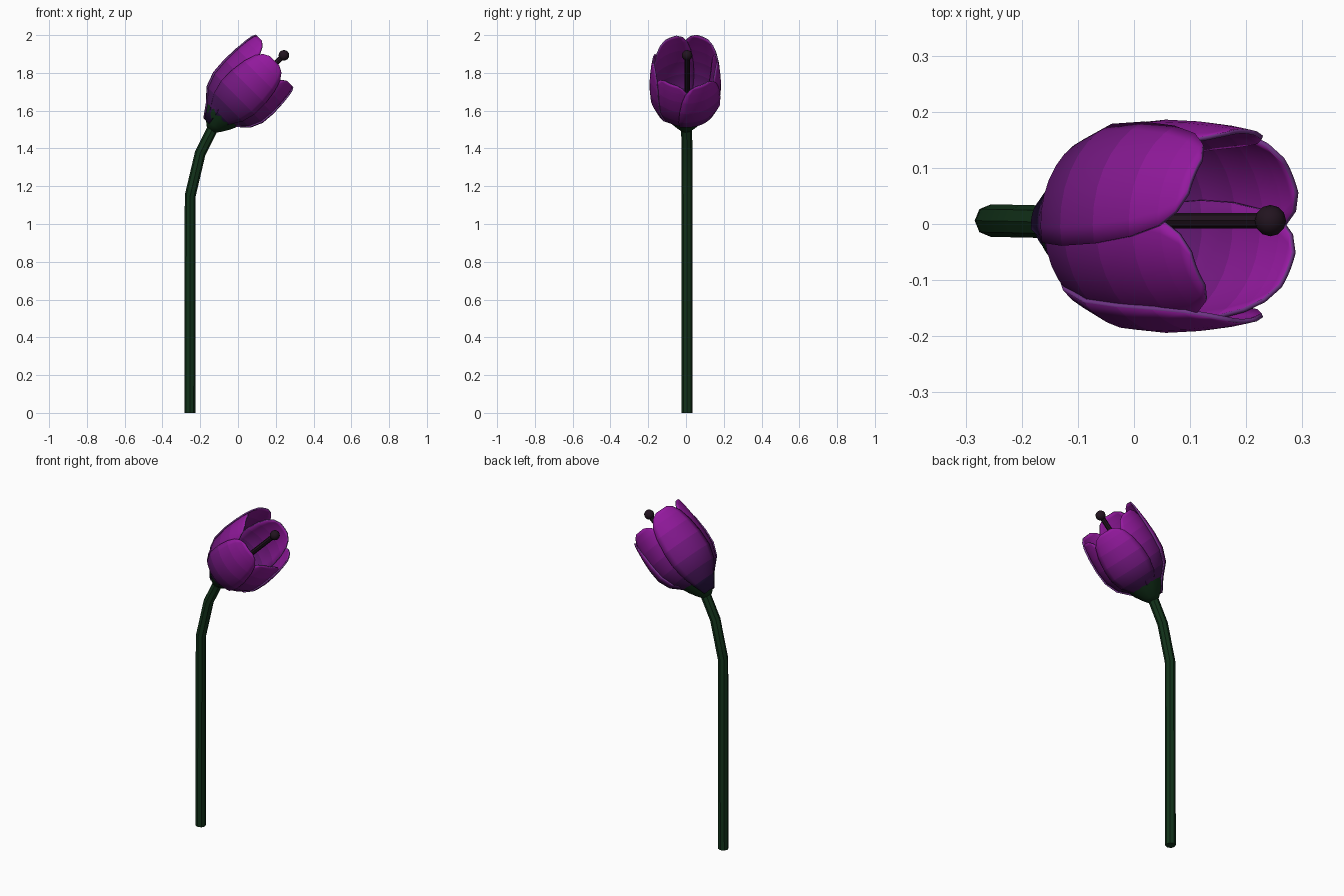
import bpy, bmesh
from math import sin, cos, pi, radians
from mathutils import Vector

if "Cube" in bpy.data.objects:
    bpy.data.objects.remove(bpy.data.objects["Cube"])

Y = Vector((0, 1, 0))


def material(name, rgb):
    m = bpy.data.materials.new(name)
    m.diffuse_color = (*rgb, 1)
    m.use_nodes = True
    m.node_tree.nodes["Principled BSDF"].inputs["Base Color"].default_value = m.diffuse_color
    return m


def axis(deg):
    """Axis direction tilted towards +x, and the 'up' direction across it."""
    t = radians(deg)
    return Vector((cos(t), 0, sin(t))), Vector((-sin(t), 0, cos(t)))


def mesh_object(name, verts, faces, mats):
    me = bpy.data.meshes.new(name)
    me.from_pydata(verts, [], faces)
    for m in mats:
        me.materials.append(m)
    ob = bpy.data.objects.new(name, me)
    bpy.context.collection.objects.link(ob)
    return ob


def smooth(ob, angle=40):
    bpy.ops.object.select_all(action='DESELECT')
    ob.select_set(True)
    bpy.context.view_layer.objects.active = ob
    bpy.ops.object.shade_smooth_by_angle(angle=radians(angle))


def tube(name, points, radius, mat):
    cu = bpy.data.curves.new(name, 'CURVE')
    cu.dimensions = '3D'
    cu.bevel_depth = radius
    cu.bevel_resolution = 2
    cu.use_fill_caps = True
    sp = cu.splines.new('POLY')
    sp.points.add(len(points) - 1)
    for p, co in zip(sp.points, points):
        p.co = (*co, 1)
    cu.materials.append(mat)
    ob = bpy.data.objects.new(name, cu)
    bpy.context.collection.objects.link(ob)
    bpy.ops.object.select_all(action='DESELECT')
    ob.select_set(True)
    bpy.context.view_layer.objects.active = ob
    bpy.ops.object.convert(target='MESH')
    smooth(bpy.context.view_layer.objects.active)


green = material("stem_green", (0.006, 0.032, 0.010))
dark = material("pistil_dark", (0.016, 0.007, 0.014))
rim = material("petal_rim", (0.16, 0.035, 0.24))

# Stem bending towards the flower
tube("stem", [(-.255, .006, 0), (-.253, .006, 1.15), (-.20, .005, 1.375),
              (-.122, .003, 1.53)], .029, green)

# Calyx cup under the petals
A, U = axis(53)
base = Vector((-.128, 0, 1.52))
profile = [(-.026, .028), (0, .052), (.04, .084), (.073, .104)]
N = 12
verts = [base + A * a + (U * cos(2 * pi * k / N) + Y * sin(2 * pi * k / N)) * r
         for a, r in profile for k in range(N)]
faces = [(i * N + k, (i + 1) * N + k, (i + 1) * N + (k + 1) % N, i * N + (k + 1) % N)
         for i in range(len(profile) - 1) for k in range(N)]
faces.append(tuple(range(N)))
smooth(mesh_object("calyx", verts, faces, [green]), 50)

# Petals: (distance along axis, radius, half width) from base to tip
rows = [(-.02, .045, .035), (.04, .092, .075), (.10, .152, .115), (.17, .180, .135),
        (.25, .186, .134), (.33, .183, .120), (.39, .177, .098), (.425, .172, .070),
        (.443, .169, .035)]
A, U = axis(45)
base = Vector((-.12, 0, 1.55))
bands = []
for i in range(len(rows) - 1):
    t = min(1, max(0, (rows[i][0] + rows[i + 1][0]) / 2 / .38))
    bands.append(material(f"petal_band_{i}", [p + (q - p) * t for p, q in
                 zip((.018, .008, .055), (.30, .010, .35))]))
C = 8
for n in range(6):
    mid = radians(30 + 60 * n)
    lift = .004 if n in (0, 2, 4) else -.004      # outer and inner whorl
    side = (0, 1, 2, 3, 4, 5)[n]
    # outer petals: upper +y, lower +y and the -y side
    lift = .004 if side % 2 == 0 else -.004
    verts = []
    for a, r, w in rows:
        r += lift
        for j in range(C + 1):
            phi = mid + (2 * j / C - 1) * w / r
            skew = (-.018 + .05 * (a + .02) / .463) * cos(mid)
            verts.append(base + A * (a + skew) + (U * cos(phi) + Y * sin(phi)) * r)
    W = C + 1
    faces = [(i * W + j, (i + 1) * W + j, (i + 1) * W + j + 1, i * W + j + 1)
             for i in range(len(rows) - 1) for j in range(C)]
    ob = mesh_object(f"petal_{n + 1}", verts, faces, bands + [rim])
    for k, f in enumerate(ob.data.polygons):
        f.material_index = k // C
    sol = ob.modifiers.new("thickness", 'SOLIDIFY')
    sol.thickness = .008
    sol.offset = 0
    sol.material_offset_rim = len(bands)
    smooth(ob)

# Pistil with round tip
tube("pistil", [(-.11, .006, 1.56), (.06, .006, 1.715), (.243, .006, 1.893)], .014, dark)
bpy.ops.mesh.primitive_uv_sphere_add(segments=12, ring_count=8, radius=.028,
                                     location=(.243, .006, 1.893))
tip = bpy.context.object
tip.name = "pistil_tip"
tip.data.materials.append(dark)
smooth(tip, 60)
